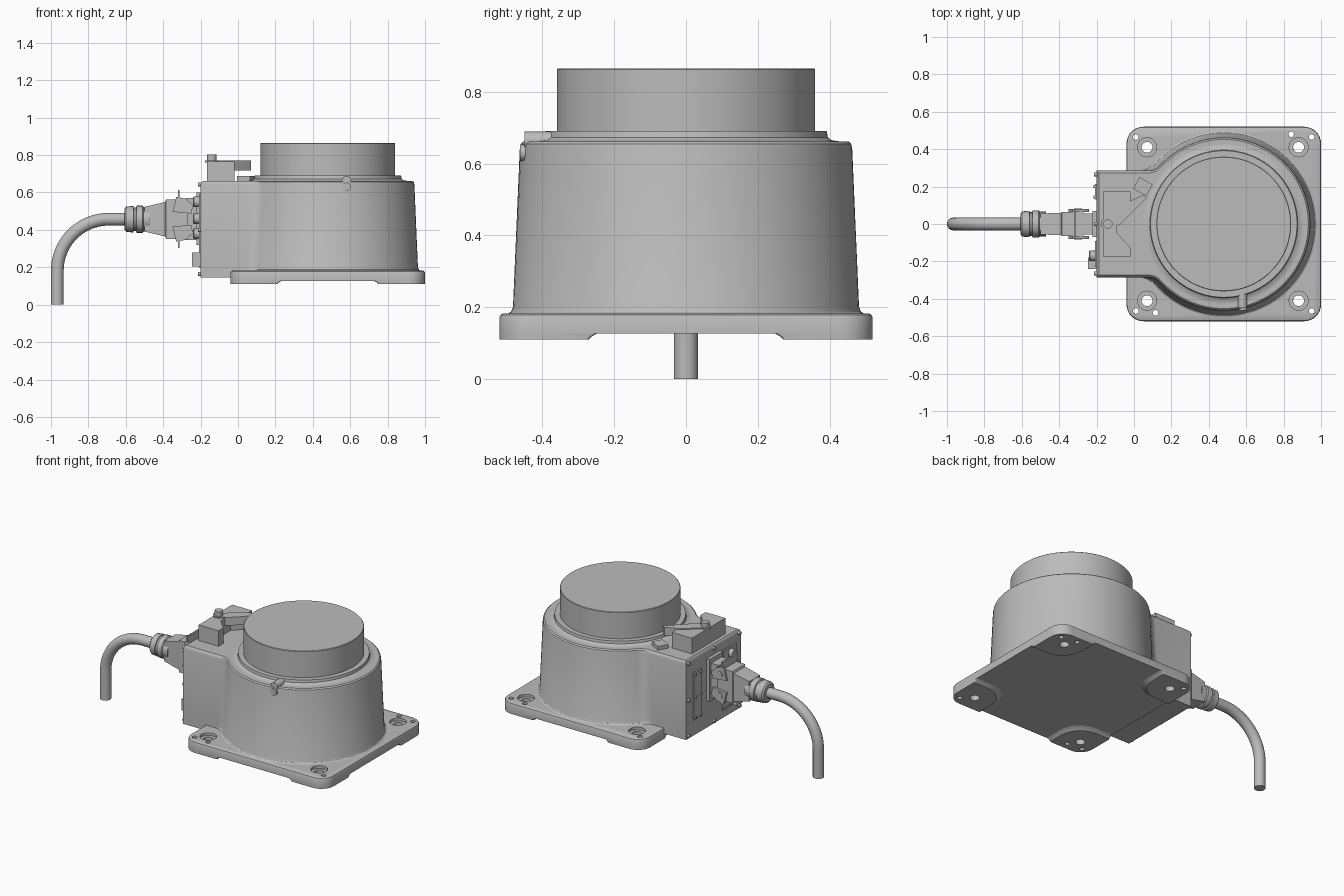
import bpy, bmesh
from math import sin, cos, pi, atan2, sqrt, radians
from mathutils import Vector, Matrix

cube = bpy.data.objects.get("Cube")
if cube:
    bpy.data.objects.remove(cube, do_unlink=True)

grey = bpy.data.materials.new("machine_grey")
grey.use_nodes = True
colour = (0.5, 0.5, 0.5, 1)
grey.diffuse_color = colour
grey.node_tree.nodes["Principled BSDF"].inputs["Base Color"].default_value = colour

parts = []
CENTRE = 0.48   # x of the drum axis
HALF = 0.52     # half size of the base plate
PLUG_Z = 0.457  # height of the cable plug


def loft(name, rings):
    """Skin a list of equal-length point rings and cap both ends."""
    bm = bmesh.new()
    rows = [[bm.verts.new(p) for p in ring] for ring in rings]
    for a, b in zip(rows, rows[1:]):
        for i in range(len(a)):
            j = (i + 1) % len(a)
            bm.faces.new((a[i], a[j], b[j], b[i]))
    bm.faces.new(rows[0])
    bm.faces.new(rows[-1])
    bmesh.ops.recalc_face_normals(bm, faces=bm.faces)
    mesh = bpy.data.meshes.new(name)
    bm.to_mesh(mesh)
    bm.free()
    mesh.materials.append(grey)
    obj = bpy.data.objects.new(name, mesh)
    bpy.context.collection.objects.link(obj)
    parts.append(obj)
    return obj


def prism(name, outline, low, high):
    return loft(name, [[(x, y, z) for x, y in outline] for z in (low, high)])


def lathe(name, origin, profile, axis="Z", sides=24):
    """Revolve (radius, height) pairs around an axis through origin."""
    turn = {"Z": Matrix(), "X": Matrix.Rotation(pi / 2, 4, "Y"),
            "Y": Matrix.Rotation(-pi / 2, 4, "X")}[axis]
    angles = [2 * pi * i / sides for i in range(sides)]
    return loft(name, [[Vector(origin) + turn @ Vector((r * cos(a), r * sin(a), h))
                        for a in angles] for r, h in profile])


def box(name, low, high, turn=0):
    mid = (Vector(low) + Vector(high)) / 2
    half = (Vector(high) - Vector(low)) / 2
    spin = Matrix.Rotation(turn, 3, "Z")
    corners = ((-1, -1), (1, -1), (1, 1), (-1, 1))
    return loft(name, [[mid + spin @ Vector((half.x * a, half.y * b, half.z * c))
                        for a, b in corners] for c in (-1, 1)])


def round_rect(low, high, radii, steps=8):
    """Rounded square spanning low..high on both axes."""
    points = []
    for k, r in enumerate(radii):
        cx = low + r if k in (0, 3) else high - r
        cy = low + r if k < 2 else high - r
        for i in range(steps + 1):
            a = pi + k * pi / 2 + i * pi / 2 / steps
            points.append((cx + r * cos(a), cy + r * sin(a)))
    return points


def body_outline(radius, inset=0, fillet=0.09):
    """Round drum blended into a straight-sided connector box."""
    h, left = 0.285 - inset, inset - 0.2
    s = sqrt((radius + fillet) ** 2 - (h + fillet) ** 2)
    a = atan2(h + fillet, s)
    lower = [(left, -h)]
    for i in range(9):
        t = pi / 2 + (a - pi / 2) * i / 8
        lower.append((CENTRE - s + fillet * cos(t), fillet * sin(t) - h - fillet))
    arc = []
    for i in range(1, 80):
        t = (a - pi) * (1 - i / 40)
        arc.append((CENTRE + radius * cos(t), radius * sin(t)))
    return lower + arc + [(x, -y) for x, y in reversed(lower)]


# Base plate with rounded corners and a softened top edge
plate_rings = []
for z, inset in ((0.127, 0), (0.172, 0), (0.178, 0.003), (0.182, 0.01)):
    shape = round_rect(inset - HALF, HALF - inset, [0.09 - inset] * 4)
    plate_rings.append([(CENTRE + x, y, z) for x, y in shape])
plated = [loft("base_plate", plate_rings)]

# Corner feet under the plate
for sx in (-1, 1):
    for sy in (-1, 1):
        rings = []
        for z, size in ((0.11, 0.25), (0.118, 0.257), (0.128, 0.275)):
            shape = round_rect(0, size, (0.09, 0.01, 0.15, 0.01))
            rings.append([(CENTRE + sx * (HALF - u), sy * (HALF - v), z) for u, v in shape])
        plated.append(loft("corner_foot", rings))

# Bolt and dowel holes through plate and feet
holes = bpy.data.collections.new("hole_cutters")
bolts = [(x, y) for x in (0.07, 0.88) for y in (-0.41, 0.41)]
dowels = [(x, y) for x in (0.01, 0.95) for y in (-0.465, 0.465)]
dowels += [(0.84, 0.48), (0.115, -0.475)]
cutters = []
for x, y in bolts:
    cutters.append(lathe("bolt_cutter", (x, y, 0),
                         ((0.029, 0.05), (0.029, 0.165), (0.051, 0.165), (0.051, 0.3))))
for x, y in dowels:
    cutters.append(lathe("dowel_cutter", (x, y, 0), ((0.015, 0.05), (0.015, 0.3)), sides=16))
for c in cutters:
    c.hide_render = True
    holes.objects.link(c)
    parts.remove(c)
for obj in plated:
    mod = obj.modifiers.new("holes", "BOOLEAN")
    mod.operation, mod.solver = "DIFFERENCE", "EXACT"
    mod.operand_type, mod.collection = "COLLECTION", holes
    bpy.context.view_layer.objects.active = obj
    bpy.ops.object.modifier_apply(modifier=mod.name)
for c in cutters:
    bpy.data.objects.remove(c, do_unlink=True)
bpy.data.collections.remove(holes)

# Tapered drum and connector box in one casting
levels = ((0.145, 0.496, 0), (0.182, 0.496, 0), (0.187, 0.488, 0), (0.2, 0.482, 0),
          (0.642, 0.463, 0), (0.655, 0.46, 0.004), (0.662, 0.452, 0.012))
loft("body_casting", [[(x, y, z) for x, y in body_outline(r, d)] for z, r, d in levels])

# Raised collar and turntable
lathe("collar", (CENTRE, 0, 0), ((0.43, 0.655), (0.425, 0.662), (0.405, 0.665),
      (0.395, 0.673), (0.392, 0.69)), sides=96)
lathe("turntable", (CENTRE, 0, 0), ((0.36, 0.68), (0.36, 0.862), (0.357, 0.865)), sides=96)

# Zero mark: pin in the drum wall with a rib above it
lathe("mark_pin", (0.58, 0, 0.63), ((0.023, -0.462), (0.023, -0.4)), "Y")
lathe("mark_rib", (0.58, 0, 0.664), ((0.025, -0.45), (0.025, -0.37)), "Y")
box("mark_tab", (0.008, 0.165, 0.65), (0.088, 0.235, 0.687), radians(-30))

# Stop block with notched inner side, pivot and lever
half_block = [(-0.165, -0.175), (-0.02, -0.175), (-0.02, -0.125), (-0.09, -0.05)]
notched = half_block + [(x, -y) for x, y in reversed(half_block)]
prism("stop_block", notched, 0.65, 0.765)
lathe("lever_pivot", (-0.14, 0, 0), ((0.036, 0.76), (0.036, 0.772), (0.025, 0.772),
      (0.025, 0.802)))
prism("stop_lever", [(-0.15, 0.02), (-0.13, -0.025), (-0.07, 0.0), (0.07, 0.14),
                     (0.05, 0.155), (-0.04, 0.115)], 0.718, 0.772)

# Cable: straight drop, quarter bend, run into the gland
BEND, THICK = 0.275, 0.034
path = [(-0.966, 0, 0)]
path += [(BEND * (1 - cos(t)) - 0.966, t, PLUG_Z - BEND * (1 - sin(t)))
         for t in [pi / 2 * i / 20 for i in range(21)]]
path.append((-0.55, pi / 2, PLUG_Z))
loft("cable", [[(x - THICK * cos(u) * cos(t), THICK * sin(u), z + THICK * cos(u) * sin(t))
                for u in [2 * pi * i / 24 for i in range(24)]] for x, t, z in path])

# Cable gland with grip rings
lathe("cable_gland", (0, 0, PLUG_Z), ((0.055, -0.607), (0.067, -0.598), (0.07, -0.57),
      (0.07, -0.56), (0.063, -0.557), (0.063, -0.545), (0.073, -0.542), (0.073, -0.51),
      (0.066, -0.505), (0.066, -0.47)), "X")

# Plug hood flaring towards the box
hood = ((-0.5, 0.056, 0.066), (-0.39, 0.06, 0.092), (-0.385, 0.065, 0.105), (-0.27, 0.065, 0.105))
loft("plug_hood", [[(x, a * w, PLUG_Z + b * h) for a, b in ((-1, -1), (1, -1), (1, 1), (-1, 1))]
                   for x, w, h in hood])
box("socket_housing", (-0.28, -0.055, 0.345), (-0.2, 0.055, 0.57))
box("socket_flange", (-0.222, -0.07, 0.32), (-0.19, 0.07, 0.6))

# Locking latches above and below the plug
for s in (-1, 1):
    for side in (-1, 1):
        y = side * 0.072
        lathe("latch_pin", (-0.3, y, PLUG_Z + s * 0.07), ((0.022, -0.012), (0.022, 0.012)), "Y", 16)
        arm = [(-0.35, 0.04), (-0.25, 0.03), (-0.24, 0.075), (-0.28, 0.11), (-0.33, 0.12)]
        loft("latch_arm", [[(x, y + w, PLUG_Z + s * h) for x, h in arm] for w in (-0.008, 0.008)])
    low, high = sorted((PLUG_Z + s * 0.1, PLUG_Z + s * 0.155))
    box("latch_handle", (-0.322, -0.08, low), (-0.312, 0.08, high))

# Cover plates, secondary sockets and valve on the connector face
box("face_cover", (-0.209, 0.13, 0.25), (-0.19, 0.215, 0.56))
box("lower_plate", (-0.209, -0.23, 0.2), (-0.19, -0.09, 0.59))
box("valve_body", (-0.245, -0.24, 0.205), (-0.19, -0.18, 0.28))
for z in (0.38, 0.46, 0.55):
    lathe("small_socket", (0, -0.17, z), ((0.024, -0.24), (0.028, -0.235), (0.028, -0.2)), "X", 16)
for y, z in [(y, z) for y in (0.145, 0.2) for z in (0.265, 0.4, 0.545)]:
    lathe("cover_screw", (0, y, z), ((0.008, -0.217), (0.008, -0.2)), "X", 12)
for y in (-0.265, 0, 0.265):
    for z in (0.165, 0.4, 0.643):
        lathe("face_screw", (0, y, z), ((0.011, -0.214), (0.011, -0.195)), "X", 12)

# Smooth curved walls, keep edges crisp
bpy.ops.object.select_all(action="DESELECT")
for obj in parts:
    obj.select_set(True)
bpy.context.view_layer.objects.active = parts[0]
bpy.ops.object.shade_smooth_by_angle(angle=radians(32))
